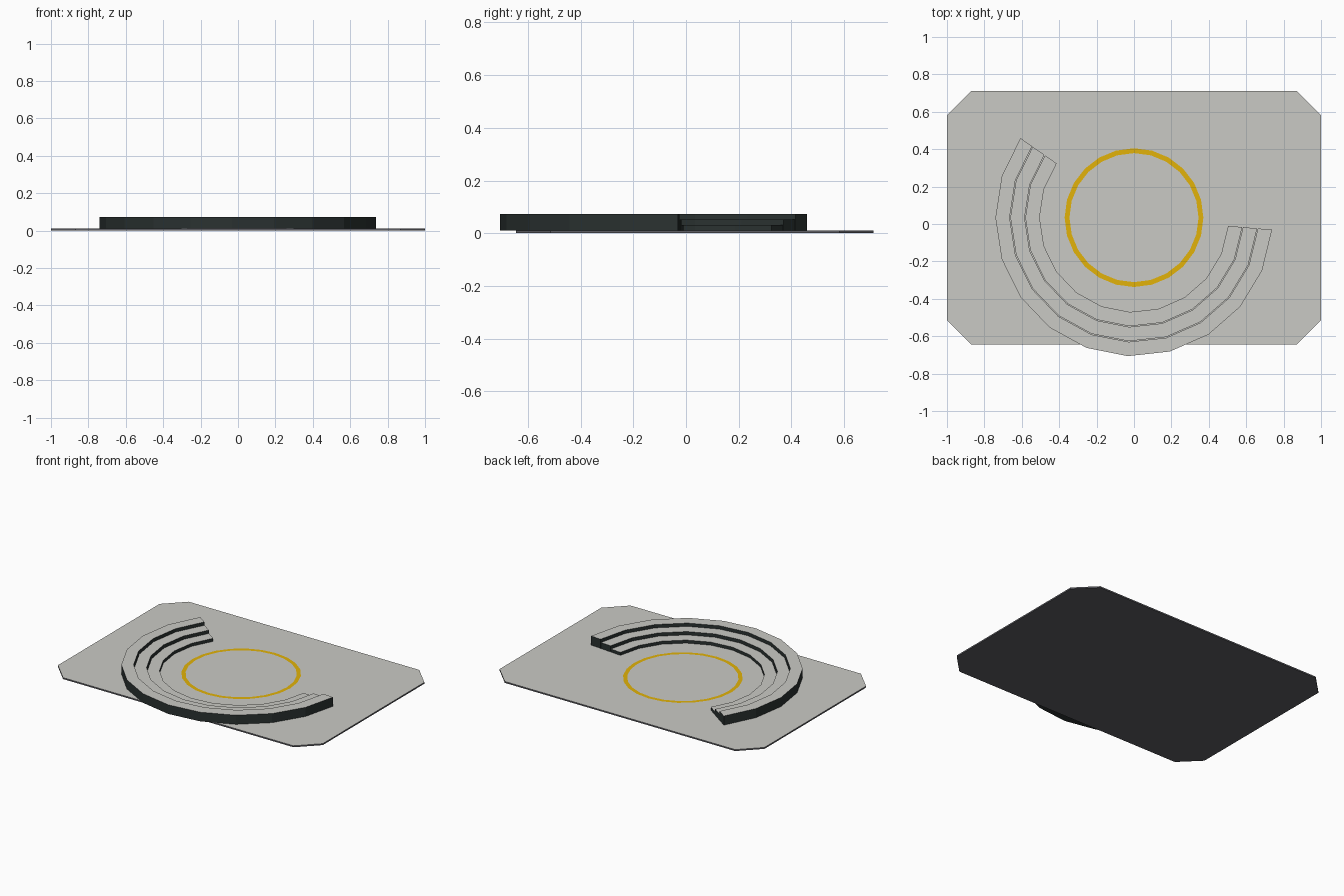
import bpy
import bmesh
from math import cos, sin, hypot, radians

if "Cube" in bpy.data.objects:
    bpy.data.objects.remove(bpy.data.objects["Cube"], do_unlink=True)


def material(name, rgb):
    mat = bpy.data.materials.new(name)
    mat.use_nodes = True
    color = (*rgb, 1)
    mat.diffuse_color = color
    mat.node_tree.nodes["Principled BSDF"].inputs["Base Color"].default_value = color
    return mat


stone = material("pale stone", (0.59, 0.59, 0.56))
slate = material("dark slate", (0.11, 0.11, 0.125))
riser = material("dark green grey", (0.023, 0.031, 0.03))
gold = material("gold", (0.76, 0.45, 0.003))

CENTRE_Y = 0.034
PLATE_TOP = 0.01


def finish(name, bm, side, top):
    """Turn a bmesh into an object with one colour on top and one elsewhere."""
    bmesh.ops.recalc_face_normals(bm, faces=bm.faces)
    for face in bm.faces:
        face.material_index = 1 if face.normal.z > 0.5 else 0
    mesh = bpy.data.meshes.new(name)
    bm.to_mesh(mesh)
    bm.free()
    mesh.materials.append(side)
    mesh.materials.append(top)
    obj = bpy.data.objects.new(name, mesh)
    obj.location.y = CENTRE_Y
    bpy.context.collection.objects.link(obj)
    return obj


def raise_faces(bm, height):
    result = bmesh.ops.extrude_face_region(bm, geom=bm.faces[:])
    verts = [v for v in result["geom"] if isinstance(v, bmesh.types.BMVert)]
    bmesh.ops.translate(bm, vec=(0, 0, height), verts=verts)


def loop_edges(bm, verts):
    return [bm.edges.new((verts[i - 1], verts[i])) for i in range(len(verts))]


def circle(bm, radius, sides):
    angles = [radians(360 * i / sides) for i in range(sides)]
    return [bm.verts.new((radius * cos(a), radius * sin(a), 0)) for a in angles]


# Base plate with clipped corners and a flush gold ring in its top
W, D, CUT = 1.0, 0.678, 0.13
RING_IN, RING_OUT = 0.345, 0.371
bm = bmesh.new()
outline = []
for sx, sy in ((1, 1), (-1, 1), (-1, -1), (1, -1)):
    corner = [(sx * W, sy * (D - CUT)), (sx * (W - CUT), sy * D)]
    outline += corner if sx * sy > 0 else corner[::-1]
rim = [bm.verts.new((x, y, 0)) for x, y in outline]
outer = circle(bm, RING_OUT, 24)
inner = circle(bm, RING_IN, 24)
bmesh.ops.triangle_fill(bm, edges=loop_edges(bm, rim) + loop_edges(bm, outer),
                        use_beauty=True, normal=(0, 0, 1))
for i in range(24):
    bm.faces.new((inner[i - 1], outer[i - 1], outer[i], inner[i]))
bm.faces.new(inner)
raise_faces(bm, PLATE_TOP)
plate = finish("base_plate", bm, slate, stone)
plate.data.materials.append(gold)
for poly in plate.data.polygons:
    if poly.normal.z > 0.5 and RING_IN < hypot(poly.center.x, poly.center.y) < RING_OUT:
        poly.material_index = 2


def seating_tier(name, inner, outer, height):
    """Curved bench between two radii, standing on the plate."""
    start, end, steps = 145, 355, 12
    bm = bmesh.new()
    pairs = []
    for i in range(steps + 1):
        a = radians(start + (end - start) * i / steps)
        pairs.append([bm.verts.new((r * cos(a), r * sin(a), PLATE_TOP)) for r in (inner, outer)])
    for p, q in zip(pairs, pairs[1:]):
        bm.faces.new((p[0], p[1], q[1], q[0]))
    raise_faces(bm, height)
    finish(name, bm, riser, stone)


# Three curved seating tiers, rising outward
for n in range(3):
    inner_radius = 0.505 + 0.08 * n
    seating_tier(f"seating_tier_{n + 1}", inner_radius, inner_radius + 0.076, 0.0207 * (n + 1))
